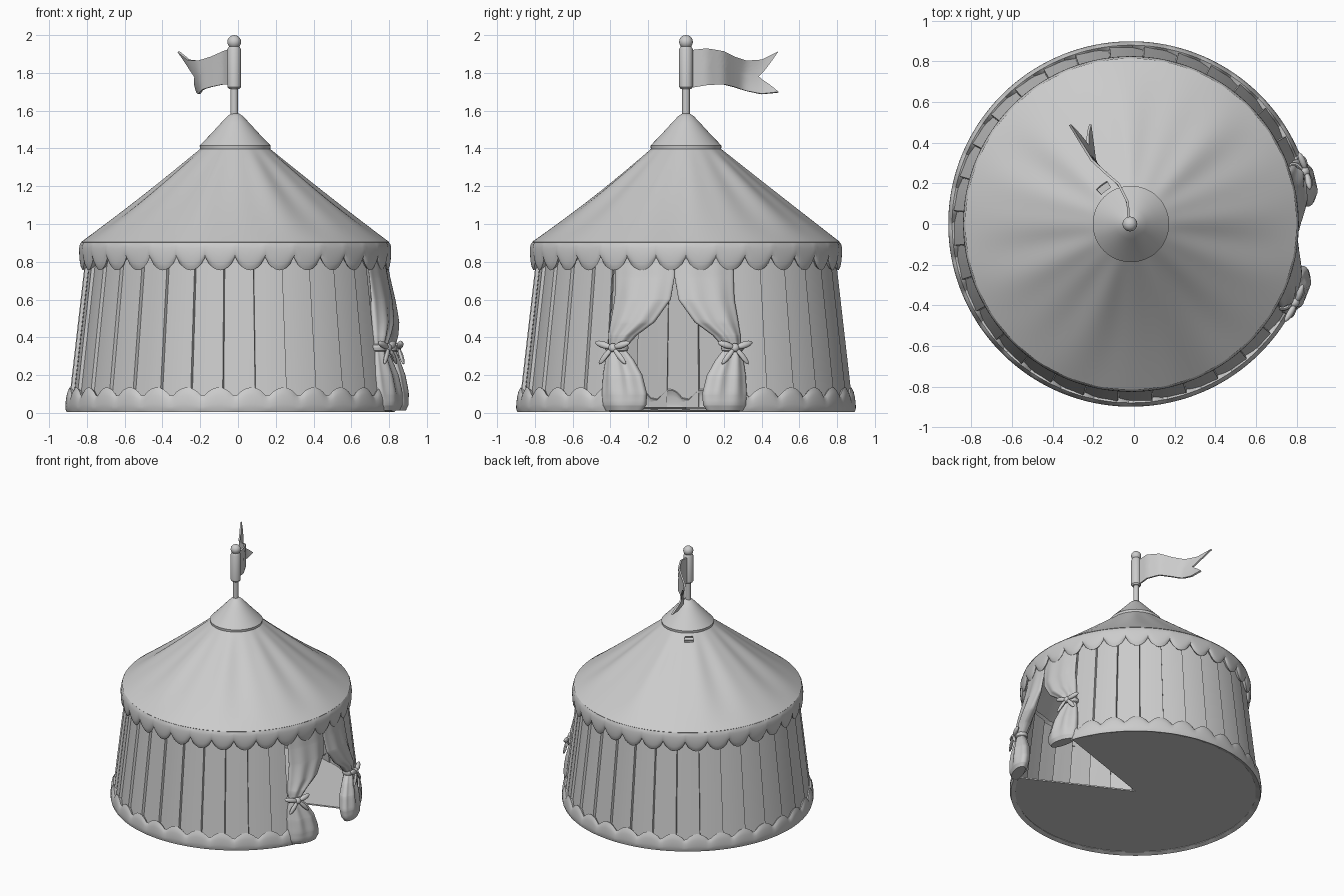
import bpy, bmesh, math
from mathutils import Vector

if "Cube" in bpy.data.objects:
    bpy.data.objects.remove(bpy.data.objects["Cube"])

CX, DOOR_Y = -0.015, -0.06            # tent axis and door centre
D0, D1 = math.radians(-27), math.radians(18.5)   # door opening
PANELS = 32
STEP = 2 * math.pi / PANELS

canvas = bpy.data.materials.new("grey_canvas")
canvas.diffuse_color = (0.6, 0.6, 0.6, 1)
canvas.use_nodes = True
canvas.node_tree.nodes["Principled BSDF"].inputs["Base Color"].default_value = canvas.diffuse_color


def finish(name, bm, thick=0.0, angle=35):
    bmesh.ops.recalc_face_normals(bm, faces=bm.faces[:])
    me = bpy.data.meshes.new(name)
    bm.to_mesh(me)
    bm.free()
    ob = bpy.data.objects.new(name, me)
    bpy.context.collection.objects.link(ob)
    me.materials.append(canvas)
    bpy.ops.object.select_all(action='DESELECT')
    ob.select_set(True)
    bpy.context.view_layer.objects.active = ob
    if thick:
        m = ob.modifiers.new("thickness", 'SOLIDIFY')
        m.thickness, m.offset = thick, -1
        bpy.ops.object.modifier_apply(modifier=m.name)
    bpy.ops.object.shade_smooth_by_angle(angle=math.radians(angle))
    return ob


def grid(name, point, us, vs, thick=0.0, wrap=False, caps=False, skip=None, angle=35):
    """Surface from point(u, v); wrap closes it along u."""
    bm = bmesh.new()
    rows = [[bm.verts.new(point(u, v)) for u in us] for v in vs]
    n = len(us)
    for j in range(len(vs) - 1):
        for i in range(n if wrap else n - 1):
            k = (i + 1) % n
            if skip and skip(us[i], vs[j]):
                continue
            bm.faces.new((rows[j][i], rows[j][k], rows[j + 1][k], rows[j + 1][i]))
    if caps:
        bm.faces.new(rows[0])
        bm.faces.new(rows[-1])
    return finish(name, bm, thick, angle)


def span(a, b, n, end=True):
    return [a + (b - a) * i / n for i in range(n + 1 if end else n)]


def polar(a, r, z):
    return (CX + r * math.cos(a), r * math.sin(a), z)


def lathe(name, profile, n=48, x=CX, angle=35):
    return grid(name, lambda a, p: (x + p[0] * math.cos(a), p[0] * math.sin(a), p[1]),
                span(0, 2 * math.pi, n, False), profile, wrap=True, caps=True, angle=angle)


def lerp_rows(rows, t):
    """Smooth interpolation of rows whose first entry is the key t."""
    for a, b in zip(rows, rows[1:]):
        if (t - a[0]) * (t - b[0]) <= 0:
            f = (t - a[0]) / (b[0] - a[0])
            return [p + (q - p) * f for p, q in zip(a, b)]


def wall_r(z):
    return 0.88 - 0.115 * z


def scallop(a):
    return abs(math.sin(a * PANELS / 2)) ** 0.7


# Wall of overlapping cloth panels, open at the door
wall_angles = []
k = 0
while D1 + k * STEP < D0 + 2 * math.pi - 1e-6:
    a = D1 + k * STEP
    wall_angles += [(a + f * STEP, f) for f in (0.0, 0.25, 0.5, 0.75, 0.97)
                    if a + f * STEP < D0 + 2 * math.pi]
    k += 1
grid("wall", lambda u, z: polar(u[0], wall_r(z) - 0.008 + 0.018 * u[1], z),
     wall_angles, span(0.02, 0.84, 6), thick=0.012, angle=25)

# Scalloped band around the foot of the wall
def foot(a, t):
    top = 0.075 + 0.06 * scallop(a)
    puff = 0.012 * math.sin(math.pi * t) ** 0.5 if 0 < t < 1 else 0
    return polar(a, 0.892 - 0.012 * t + puff, 0.004 + (top - 0.004) * t)
grid("foot_band", foot, span(D1, D0 + 2 * math.pi, 252), span(0, 1, 6), thick=0.035)

# Scalloped valance under the roof edge
def valance(a, t):
    low = 0.825 - 0.07 * scallop(a)
    puff = 0.014 * math.sin(math.pi * t) ** 0.5 if 0 < t < 1 else 0
    return polar(a, 0.812 + puff, low + (0.905 - low) * t)
grid("valance", valance, span(0, 2 * math.pi, 256, False), span(0, 1, 8), thick=0.03, wrap=True)

# Roof with soft folds and a small vent by the cap
def roof(a, t):
    fold = math.sin(math.pi * t) * 0.007 * (math.sin(9 * a) + 0.6 * math.sin(16 * a + 1))
    sag = -0.012 * math.sin(math.pi * t)
    return polar(a, 0.815 - 0.645 * t, 0.905 + 0.505 * t + sag + fold)
def vent(a, t):
    return abs(math.degrees(a) - 126) < 9 and 0.84 < t < 0.94
grid("roof", roof, span(0, 2 * math.pi, 160, False), span(0, 1, 18), thick=0.01, wrap=True, skip=vent)
lathe("roof_cap", [(0.165, 1.385), (0.185, 1.39), (0.188, 1.415), (0.13, 1.475),
                   (0.075, 1.535), (0.04, 1.572), (0.02, 1.585)])

# Pole, flag sleeve and finial
lathe("pole", [(0.02, 1.5), (0.02, 1.74)], 16, -0.02)
lathe("flag_sleeve", [(0.028, 1.715), (0.036, 1.725), (0.036, 1.925), (0.028, 1.94)], 20, -0.02)
lathe("finial", [(0.036 * math.sin(p) + 0.0005, 1.964 - 0.036 * math.cos(p))
                 for p in span(0, math.pi, 10)], 20, -0.02)

# Swallow-tailed flag: rows of s, x, y, top z, bottom z
FLAG = [(0.0, -0.02, 0.02, 1.92, 1.72), (0.17, -0.025, 0.11, 1.93, 1.735),
        (0.33, -0.07, 0.2, 1.915, 1.74), (0.5, -0.14, 0.26, 1.885, 1.725),
        (0.67, -0.205, 0.32, 1.865, 1.705), (0.83, -0.255, 0.40, 1.87, 1.69),
        (1.0, -0.31, 0.49, 1.915, 1.70)]
def flag(s, v):
    e = s * (0.80 + 0.20 * abs(2 * v - 1))        # notch in the free end
    _, x, y, top, low = lerp_rows(FLAG, e)
    return (x + 0.10 * (1 - v) * max(0, e - 0.6) / 0.4, y, low + (top - low) * v)
grid("flag", flag, span(0, 1, 24), span(0, 1, 8), thick=0.012, angle=50)

# Floor, missing the wedge at the door
bm = bmesh.new()
hub = bm.verts.new((CX, 0, 0.03))
rim = [bm.verts.new(polar(a, 0.865, 0.03)) for a in span(D1, D0 + 2 * math.pi, 56)]
for p, q in zip(rim, rim[1:]):
    bm.faces.new((hub, p, q))
finish("floor", bm, 0.01)

# Curtains: rows of z, inner and outer offset from the door centre, half depth
CURTAIN = [(0.82, 0.0, 0.31, 0.012), (0.72, 0.0, 0.31, 0.018), (0.6, 0.02, 0.315, 0.032),
           (0.48, 0.105, 0.335, 0.045), (0.41, 0.20, 0.345, 0.045), (0.34, 0.262, 0.345, 0.03),
           (0.28, 0.215, 0.36, 0.042), (0.2, 0.17, 0.372, 0.055), (0.1, 0.145, 0.378, 0.06),
           (0.04, 0.15, 0.375, 0.055), (0.012, 0.17, 0.36, 0.04)]

def on_wall(y, z, out):
    r = wall_r(z)
    a = math.asin(y / r)
    return Vector(polar(a, r + out, z))

def blob(name, centre, size, turn):
    """Rounded lump in the wall frame: size = (out, sideways, up), tilted by turn."""
    y0, z0, out = centre
    def pt(a, p):
        o = size[0] * math.sin(p) * math.cos(a)
        s = size[1] * math.cos(p)
        u = size[2] * math.sin(p) * math.sin(a)
        return on_wall(y0 + s * math.cos(turn) - u * math.sin(turn),
                       z0 + s * math.sin(turn) + u * math.cos(turn), out + o)
    return grid(name, pt, span(0, 2 * math.pi, 12, False), span(0.05, math.pi - 0.05, 8),
                wrap=True, caps=True)

for side, label in ((-1, "left"), (1, "right")):
    def curtain(a, z):
        _, i, o, d = lerp_rows(CURTAIN, z)
        w = (o - i) / 2
        fold = 1 + 0.16 * math.sin(7 * a) * min(1, (z - 0.012) / 0.12)
        return on_wall(DOOR_Y + side * ((i + o) / 2 + w * math.cos(a)), z,
                       0.005 + d * math.sin(a) * fold)
    heights = sorted({round(z, 3) for z in span(0.012, 0.82, 30)} | {r[0] for r in CURTAIN})
    grid(label + "_curtain", curtain, span(0, 2 * math.pi, 48, False), heights,
         wrap=True, caps=True, angle=50)

    # Tie band, knot, bow loops and tails
    ty = DOOR_Y + side * 0.303
    def band(a, p):
        return on_wall(ty + (0.048 + 0.01 * math.cos(p)) * math.cos(a),
                       0.345 + 0.02 * math.sin(p),
                       0.005 + (0.038 + 0.01 * math.cos(p)) * math.sin(a))
    grid(label + "_tie_band", band, span(0, 2 * math.pi, 24, False), span(0, 2 * math.pi, 8), wrap=True)
    blob(label + "_tie_knot", (ty, 0.345, 0.055), (0.022, 0.022, 0.024), 0)
    for s, part in ((-1, "a"), (1, "b")):
        blob(f"{label}_bow_loop_{part}", (ty + s * 0.045, 0.36, 0.06), (0.016, 0.042, 0.018), s * 0.35)
        blob(f"{label}_bow_tail_{part}", (ty + s * 0.035, 0.30, 0.062), (0.012, 0.052, 0.014), s * -0.95)
